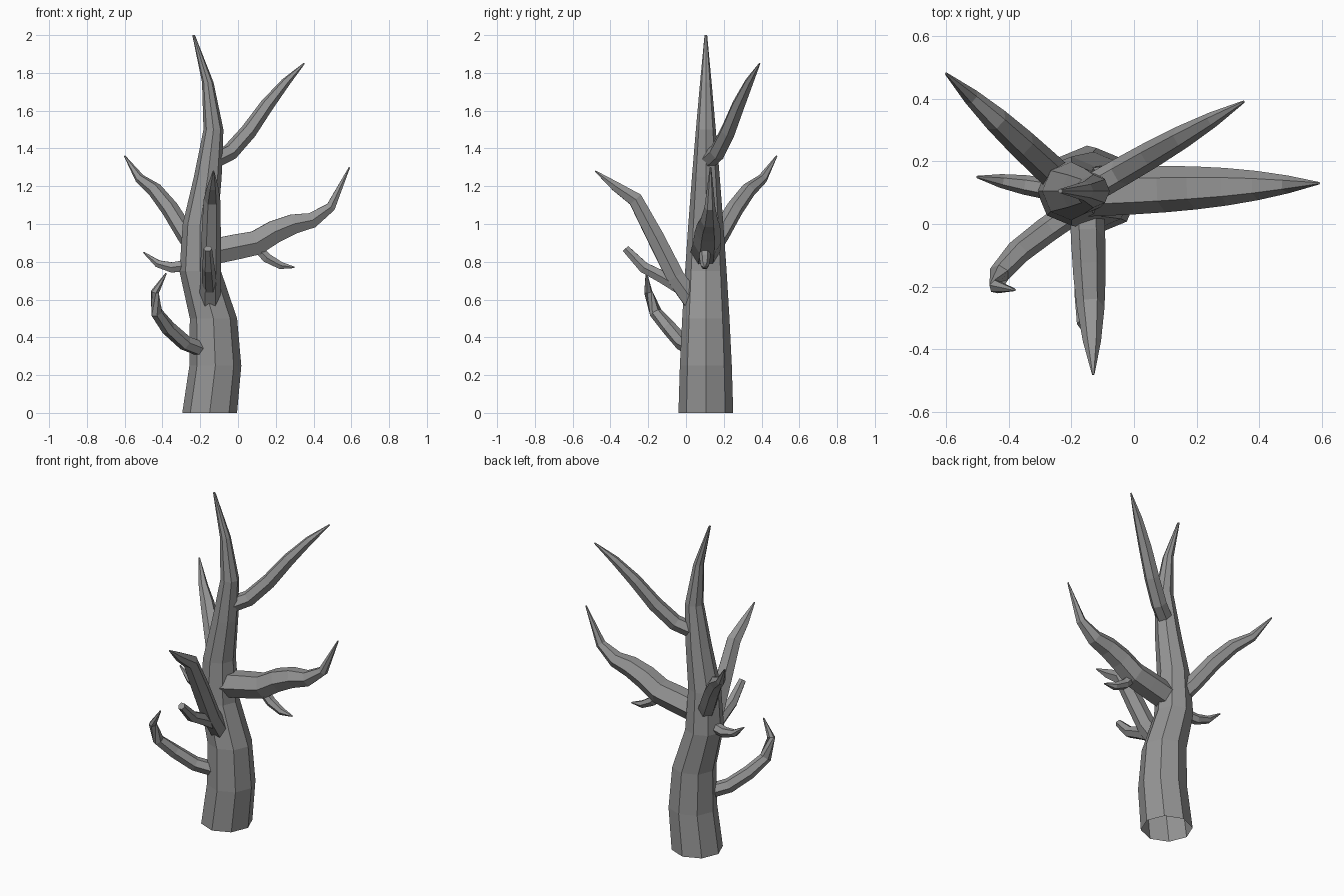
import bpy, bmesh, math
from mathutils import Vector

cube = bpy.data.objects.get("Cube")
if cube:
    bpy.data.objects.remove(cube, do_unlink=True)

bark = bpy.data.materials.new("grey_bark")
bark.use_nodes = True
colour = (0.3, 0.3, 0.3, 1)
bark.diffuse_color = colour
bark.node_tree.nodes["Principled BSDF"].inputs["Base Color"].default_value = colour


def reach(root, tip, heights):
    """Path going straight from root to tip in plan, rising through evenly spaced heights."""
    root, tip = Vector(root), Vector(tip)
    last = len(heights) - 1
    return [(*root.lerp(tip, i / last), height) for i, height in enumerate(heights)]


def limb(name, path, thickness, end=0.004, sides=6, power=3, upright=False):
    """Faceted tube along the path, tapering faster towards the end, open at its root."""
    points = [Vector(p) for p in path]
    last = len(points) - 1
    bm = bmesh.new()
    rings = []
    for i, point in enumerate(points):
        radius = thickness + (end - thickness) * (i / last) ** power
        if upright:
            across, up = Vector((1, 0, 0)), Vector((0, 1, 0))
        else:
            before = point - points[max(i - 1, 0)]
            after = points[min(i + 1, last)] - point
            along = (before.normalized() + after.normalized()).normalized()
            across = along.cross(Vector((0, 0, 1))).normalized()
            up = across.cross(along)
        ring = []
        for side in range(sides):
            angle = math.tau * side / sides
            offset = across * math.cos(angle) + up * math.sin(angle)
            ring.append(bm.verts.new(point + offset * radius))
        rings.append(ring)

    # Skin the rings and close the end
    for low, high in zip(rings, rings[1:]):
        for side in range(sides):
            following = (side + 1) % sides
            bm.faces.new((low[side], low[following], high[following], high[side]))
    bm.faces.new(rings[-1])
    bmesh.ops.recalc_face_normals(bm, faces=bm.faces)

    mesh = bpy.data.meshes.new(name)
    bm.to_mesh(mesh)
    bm.free()
    mesh.materials.append(bark)
    bpy.context.collection.objects.link(bpy.data.objects.new(name, mesh))


# Trunk: level eight-sided rings, swaying sideways at equal height steps
sway = [-.15, -.12, -.13, -.2, -.2, -.16, -.13, -.16, -.235]
trunk_path = [(x, .105, i / 4) for i, x in enumerate(sway)]
limb("trunk", trunk_path, .145, end=.007, sides=8, power=1.4, upright=True)

# Large left bough and the twig beneath it
bough = reach((-.2, .1), (.59, .13), [.84, .86, .88, .9, .96, 1, 1.02, 1.09, 1.3])
limb("left_bough", bough, .078)
limb("left_bough_twig", reach((.08, .1), (.3, .1), [.9, .82, .78, .77]), .03)

# Upper left branch
upper = reach((-.14, .11), (.35, .39), [1.33, 1.38, 1.49, 1.63, 1.75, 1.85])
limb("upper_left_branch", upper, .046)

# Back right branch
back = reach((-.2, .11), (-.6, .48), [.83, .95, 1.08, 1.18, 1.24, 1.36])
limb("back_right_branch", back, .05)

# Short right twig
limb("right_twig", reach((-.2, .1), (-.5, .15), [.8, .78, .77, .79, .85]), .035)

# Hooked low branch at the front right
hook = [(-.15, .07, .32), (-.28, -.02, .37), (-.37, -.09, .45),
        (-.43, -.16, .53), (-.44, -.2, .64), (-.38, -.21, .74)]
limb("hooked_branch", hook, .042)

# Tall front branch and its broken stub
front = reach((-.15, .05), (-.13, -.48), [.57, .72, .93, 1.13, 1.2, 1.28])
limb("front_branch", front, .055)
stub = reach((-.15, -.03), (-.16, -.32), [.66, .72, .77, .87])
limb("broken_stub", stub, .038, end=.022)
